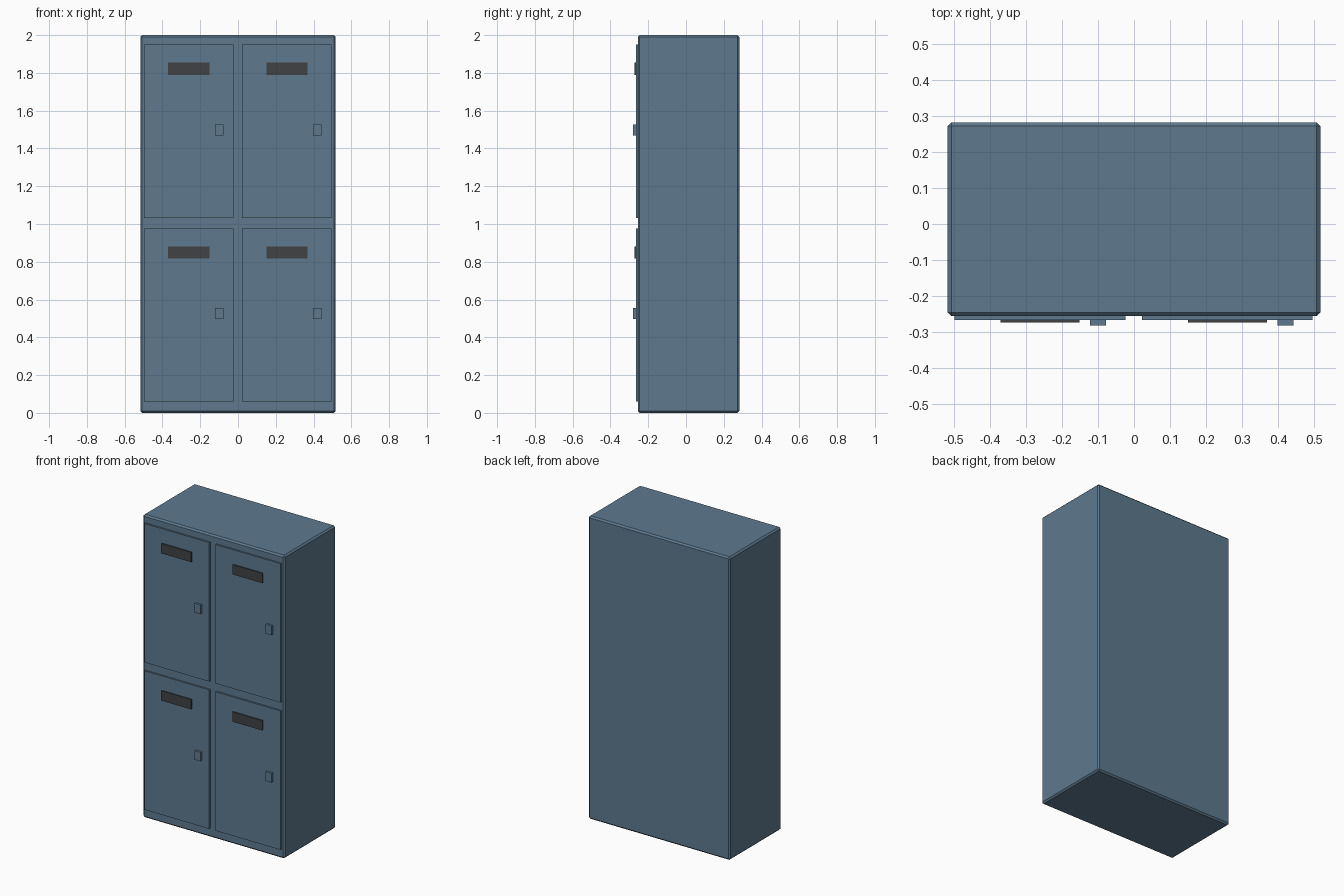
import bpy
import bmesh
from mathutils import Vector

if "Cube" in bpy.data.objects:
    bpy.data.objects.remove(bpy.data.objects["Cube"])


def material(name, color):
    m = bpy.data.materials.new(name)
    m.diffuse_color = (*color, 1)
    m.use_nodes = True
    m.node_tree.nodes["Principled BSDF"].inputs["Base Color"].default_value = m.diffuse_color
    return m


STEEL = material("blue_grey_steel", (0.112, 0.195, 0.275))
DARK = material("dark_grey", (0.051, 0.054, 0.060))


def box(name, lo, hi, mat, bevel=0):
    """Box between two corners, with an optional chamfer."""
    lo, hi = Vector(lo), Vector(hi)
    bm = bmesh.new()
    bmesh.ops.create_cube(bm, size=1)
    size, mid = hi - lo, (lo + hi) / 2
    for v in bm.verts:
        v.co = Vector(a * b for a, b in zip(v.co, size)) + mid
    if bevel:
        bmesh.ops.bevel(bm, geom=bm.edges[:], offset=bevel, segments=1,
                        affect='EDGES')
    mesh = bpy.data.meshes.new(name)
    bm.to_mesh(mesh)
    bm.free()
    mesh.materials.append(mat)
    obj = bpy.data.objects.new(name, mesh)
    bpy.context.collection.objects.link(obj)
    return obj


# Chamfered cabinet
FRONT = -0.255
box("cabinet", (-0.517, FRONT, 0), (0.517, 0.282, 2), STEEL, bevel=0.01)

# Four doors, each with a label plate and a latch
for row, z in (("lower", 0.06), ("upper", 1.032)):
    for side, x in (("left", -0.498), ("right", 0.022)):
        tag = f"{row}_{side}"
        box(f"door_{tag}", (x, -0.266, z), (x + 0.474, FRONT + 0.004, z + 0.917), STEEL)
        box(f"label_plate_{tag}", (x + 0.128, -0.273, z + 0.757),
            (x + 0.347, -0.264, z + 0.822), DARK)
        box(f"latch_{tag}", (x + 0.376, -0.281, z + 0.436),
            (x + 0.420, -0.264, z + 0.496), STEEL)
